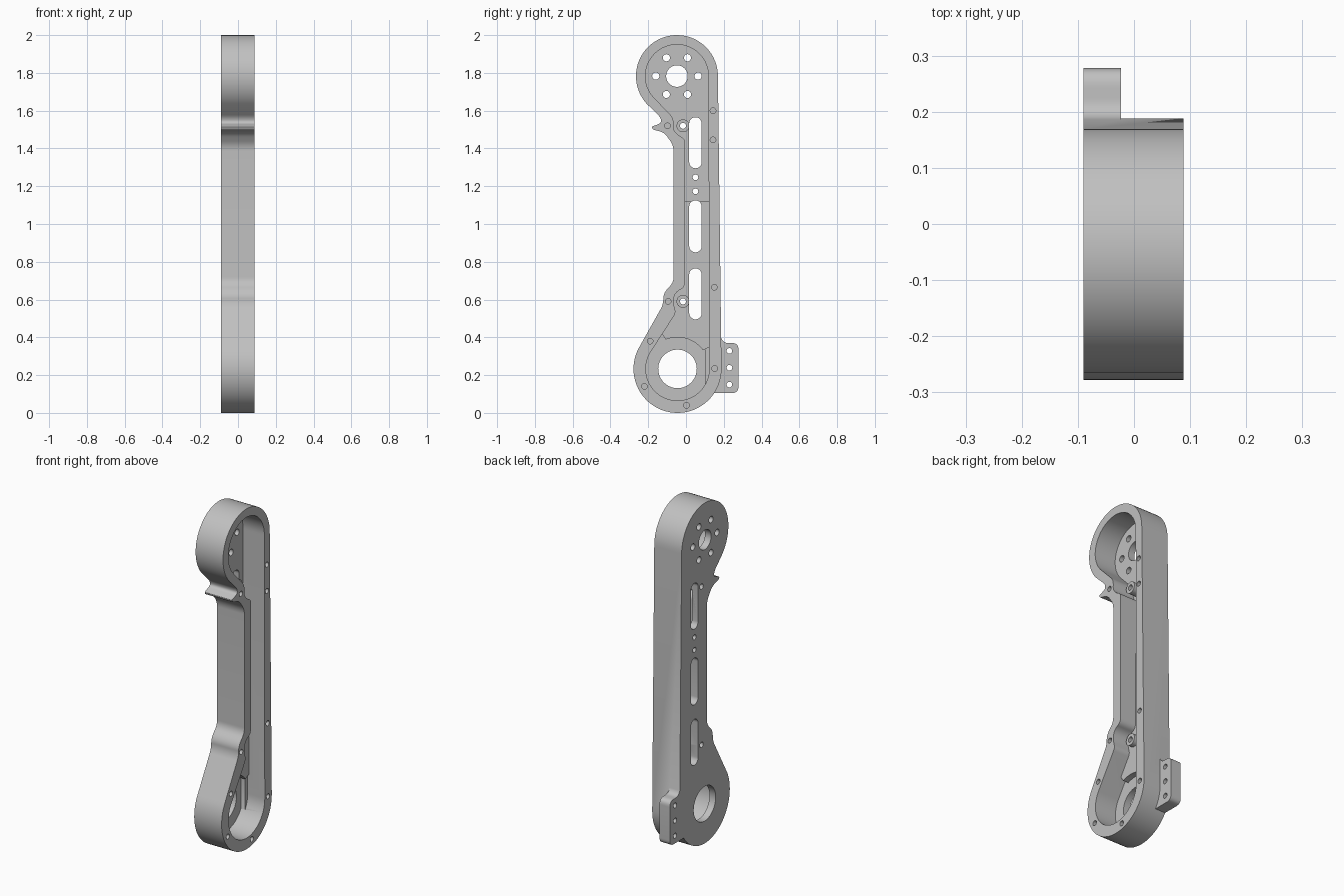
import bpy, bmesh
from math import radians, cos, sin
from mathutils import Vector

if "Cube" in bpy.data.objects:
    bpy.data.objects.remove(bpy.data.objects["Cube"])

metal = bpy.data.materials.new("plain grey metal")
metal.use_nodes = True
grey = (0.53, 0.53, 0.53, 1)
metal.diffuse_color = grey
metal.node_tree.nodes["Principled BSDF"].inputs["Base Color"].default_value = grey

BACK, FRONT = -0.09, 0.088      # closed side and open side along x
DEEP, RAISED = -0.05, -0.015    # the two pocket floor levels
TOP = Vector((-0.048, 1.783))
LOW = Vector((-0.045, 0.233))


def arc(c, r, a0, a1, n=40):
    """Points on an arc, in the y-z plane."""
    steps = [radians(a0 + (a1 - a0) * i / n) for i in range(n + 1)]
    return [(c[0] + r * cos(a), c[1] + r * sin(a)) for a in steps]


def circle(c, r, n=32):
    return arc(c, r, 0, 360, n)[:-1]


def slot(y, z0, z1, r):
    return arc((y, z1 - r), r, 0, 180, 16) + arc((y, z0 + r), r, 180, 360, 16)


def rounded(points):
    """Round each corner that carries a third value, its cut-back length."""
    out = []
    for i, p in enumerate(points):
        v = Vector(p[:2])
        if len(p) < 3:
            out.append(v)
            continue
        ends = []
        for q in (points[i - 1], points[(i + 1) % len(points)]):
            d = Vector(q[:2]) - v
            ends.append(v + d.normalized() * min(p[2], d.length * 0.48))
        for k in range(9):
            t = k / 8
            out.append(ends[0] * (1 - t) ** 2 + v * 2 * t * (1 - t) + ends[1] * t * t)
    return out


def prisms(name, shapes):
    """One object from (outline, x0, x1) shapes extruded along x."""
    bm = bmesh.new()
    for outline, x0, x1 in shapes:
        face = bm.faces.new([bm.verts.new((x0, p[0], p[1])) for p in outline])
        ext = bmesh.ops.extrude_face_region(bm, geom=[face])["geom"]
        moved = [g for g in ext if isinstance(g, bmesh.types.BMVert)]
        bmesh.ops.translate(bm, verts=moved, vec=(x1 - x0, 0, 0))
    bmesh.ops.recalc_face_normals(bm, faces=bm.faces)
    mesh = bpy.data.meshes.new(name)
    bm.to_mesh(mesh)
    bm.free()
    mesh.materials.append(metal)
    obj = bpy.data.objects.new(name, mesh)
    bpy.context.collection.objects.link(obj)
    return obj


def combine(obj, tool, operation):
    mod = obj.modifiers.new(operation.lower(), "BOOLEAN")
    mod.operation, mod.solver, mod.object = operation, "EXACT", tool
    bpy.context.view_layer.objects.active = obj
    bpy.ops.object.modifier_apply(modifier=mod.name)
    bpy.data.objects.remove(tool)


# Outer silhouette: top head, cable beak, shank, bump, lower head
outer = rounded(
    arc(TOP, 0.217, 0, 222)
    + [(-0.135, 1.565, 0.02), (-0.13, 1.535, 0.02), (-0.182, 1.515, 0.006),
       (-0.175, 1.5, 0.006), (-0.115, 1.485, 0.03), (-0.066, 1.415, 0.03),
       (-0.066, 0.69, 0.03), (-0.12, 0.635, 0.04), (-0.12, 0.575, 0.03)]
    + arc(LOW, 0.233, 149, 360))
body = prisms("arm_body", [(outer, BACK, FRONT)])

# Pocket inside the rim
inner = rounded(
    arc(TOP, 0.167, 0, 222)
    + [(-0.065, 1.56, 0.03), (-0.067, 1.5, 0.02), (-0.045, 1.472, 0.02),
       (-0.005, 1.45, 0.02), (-0.005, 0.665, 0.03), (-0.055, 0.64, 0.03),
       (-0.07, 0.59, 0.03), (-0.053, 0.53, 0.02)]
    + arc(LOW, 0.168, 149, 360))
combine(body, prisms("pocket_cutter", [(inner, DEEP, FRONT + 0.1)]), "DIFFERENCE")

# Raised floor along the shank
raised = ([(0.145, 1.12), (-0.03, 1.12), (-0.03, 0.68), (-0.09, 0.62),
           (-0.09, 0.53), (-0.15, 0.425)]
          + rounded([(-0.13, 0.425), *arc(LOW, 0.167, 112, 36, 20), (0.145, 0.36)]))
combine(body, prisms("raised_floor", [(raised, BACK + 0.01, RAISED)]), "UNION")

# Bosses beside the wall
bosses = [(circle((-0.016, z), 0.034), BACK + 0.015, 0.012) for z in (1.52, 0.59)]
combine(body, prisms("bosses", bosses), "UNION")

# Side mounting tab
tab = rounded([(0.1, 0.105), (0.278, 0.105, 0.035), (0.278, 0.37, 0.035),
               (0.2, 0.37, 0.025), (0.18, 0.41), (0.1, 0.41)])
combine(body, prisms("mounting_tab", [(tab, BACK, -0.023)]), "UNION")

# Through holes: bores, bolt circle, slots, pins, tab holes
through = [circle(TOP, 0.057, 48), circle(LOW, 0.102, 64)]
through += [circle(p, 0.019, 20) for p in circle(TOP, 0.112, 6)]
through += [slot(0.05, a, b, 0.033) for a, b in ((1.295, 1.565), (0.85, 1.125), (0.495, 0.765))]
through += [circle((0.05, z), 0.015, 20) for z in (1.173, 1.247)]
through += [circle((-0.016, z), 0.016, 20) for z in (0.59, 1.52)]
through += [circle((0.23, z), 0.015, 20) for z in (0.15, 0.239, 0.328)]
holes = [(s, BACK - 0.1, FRONT + 0.1) for s in through]

# Blind screw holes in the rim
screws = [(-0.098, 1.52), (0.143, 1.6), (0.143, 1.445), (0.15, 0.665), (-0.095, 0.59),
          (0.152, 0.235), (-0.19, 0.38), (-0.22, 0.14), (0.003, 0.04)]
holes += [(circle(p, 0.015, 20), 0.0, FRONT + 0.1) for p in screws]
combine(body, prisms("hole_cutter", holes), "DIFFERENCE")

# Smooth round walls, sharp edges
bpy.ops.object.select_all(action="DESELECT")
body.select_set(True)
bpy.context.view_layer.objects.active = body
bpy.ops.object.shade_smooth_by_angle(angle=radians(30))
